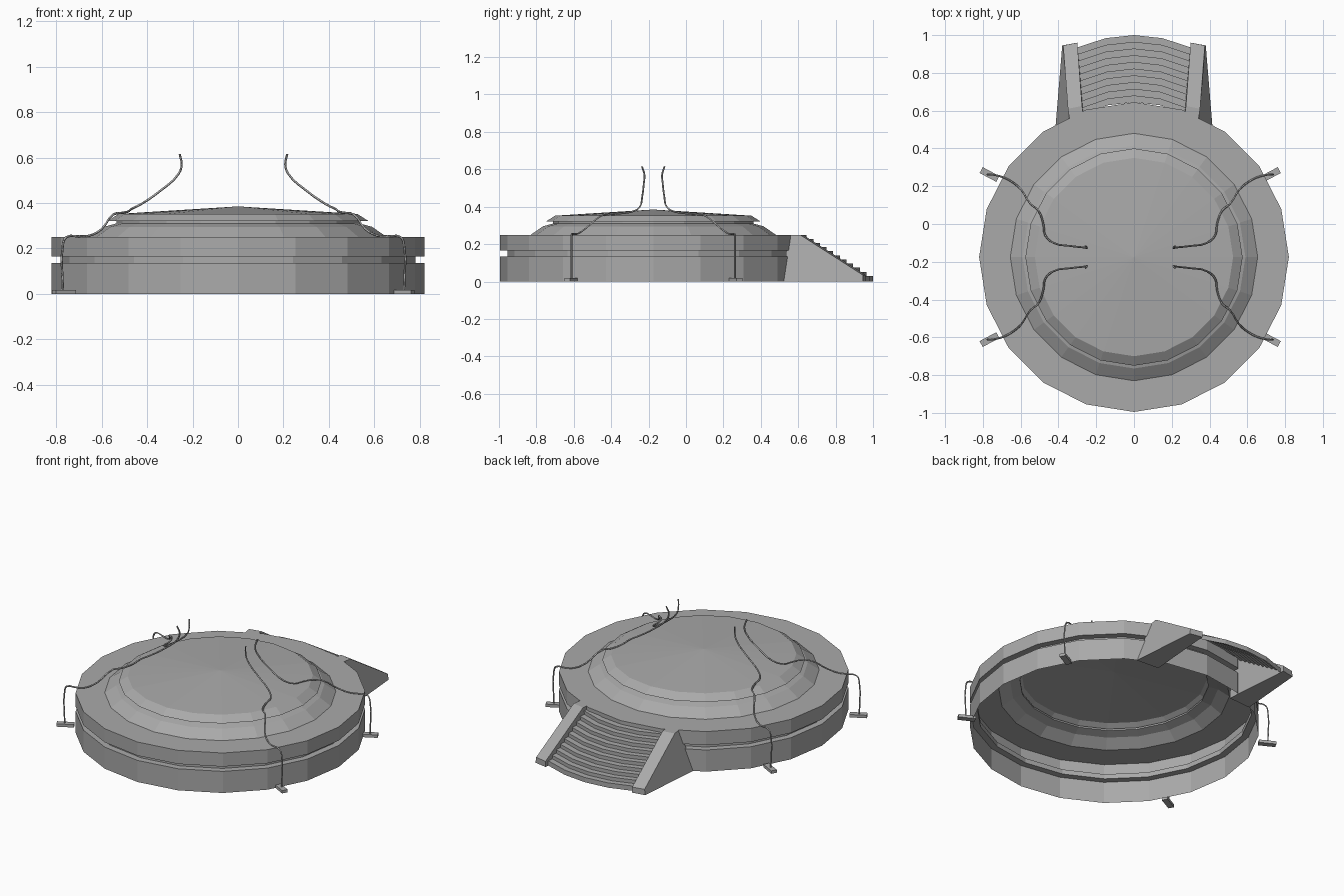
import bpy, bmesh, math
from mathutils import Matrix, Vector

if "Cube" in bpy.data.objects:
    bpy.data.objects.remove(bpy.data.objects["Cube"], do_unlink=True)

GREY = (0.4, 0.4, 0.4, 1)
mat = bpy.data.materials.new("stone_grey")
mat.use_nodes = True
mat.diffuse_color = GREY
mat.node_tree.nodes["Principled BSDF"].inputs["Base Color"].default_value = GREY

CY = -0.175       # centre of the round platform
MIRROR_X = -0.02  # the cables mirror about this plane


def add_mesh(name, bm, recalc=True):
    if recalc:
        bmesh.ops.recalc_face_normals(bm, faces=bm.faces)
    mesh = bpy.data.meshes.new(name)
    bm.to_mesh(mesh)
    bm.free()
    mesh.materials.append(mat)
    obj = bpy.data.objects.new(name, mesh)
    bpy.context.collection.objects.link(obj)
    return obj


def revolve(name, profile, sides=20):
    """Open shell turned about the platform axis; normals face outwards."""
    bm = bmesh.new()
    rings = []
    for r, z in profile:
        if r == 0:
            rings.append([bm.verts.new((0, CY, z))] * sides)
            continue
        angles = [2 * math.pi * i / sides for i in range(sides)]
        rings.append([bm.verts.new((r * math.cos(a), CY + r * math.sin(a), z)) for a in angles])
    for low, high in zip(rings, rings[1:]):
        for i in range(sides):
            j = (i + 1) % sides
            corners = [low[i], low[j], high[j], high[i]]
            bm.faces.new(list(dict.fromkeys(corners)))
    return add_mesh(name, bm, recalc=False)


# Round platform with a groove, and the low dome with its overhanging rim
revolve("platform", [(0.82, 0), (0.82, 0.135), (0.78, 0.135), (0.78, 0.165),
                     (0.82, 0.165), (0.82, 0.25), (0.655, 0.25)])
revolve("dome", [(0.655, 0.25), (0.59, 0.295), (0.535, 0.31), (0.535, 0.32),
                 (0.575, 0.32), (0.525, 0.352), (0, 0.385)])

# Curved steps: one bowed row of points per tread edge
STEPS = 10
rows = []
for k in range(STEPS + 1):
    y = 0.645 + 0.0355 * k
    top = 0.25 - 0.022 * k
    rows.append((y, top))
    rows.append((y, top - 0.022 if k < STEPS else 0))
bm = bmesh.new()
grid = []
for y, z in rows:
    half = 0.275 + 0.07 * (y - 0.645)
    grid.append([bm.verts.new((half * u, y - 0.065 * abs(u) ** 2, z))
                 for u in (-1, -0.5, 0, 0.5, 1)])
for a, b in zip(grid, grid[1:]):
    for i in range(4):
        bm.faces.new((a[i], b[i], b[i + 1], a[i + 1]))
add_mesh("steps", bm, recalc=False)

# Sloping cheek walls on both sides of the steps, flared at the foot
inner = [(0.265, 0.53, 0), (0.265, 0.545, 0.25), (0.275, 0.625, 0.25),
         (0.30, 0.96, 0.035), (0.30, 0.96, 0)]
outer = [(0.415, 0.52, 0), (0.34, 0.545, 0.25), (0.35, 0.61, 0.25),
         (0.375, 0.945, 0.035), (0.38, 0.945, 0)]
for side, label in ((1, "left"), (-1, "right")):
    bm = bmesh.new()
    a = [bm.verts.new((x * side, y, z)) for x, y, z in inner]
    b = [bm.verts.new((x * side, y, z)) for x, y, z in outer]
    bm.faces.new(a)
    bm.faces.new(b)
    for i in range(5):
        j = (i + 1) % 5
        bm.faces.new((a[i], a[j], b[j], b[i]))
    add_mesh("stair_cheek_" + label, bm)

# Four cables climbing over the dome, each held by a ground plate
path = [(0.73, 0.262, 0.01), (0.73, 0.262, 0.22), (0.715, 0.262, 0.25),
        (0.66, 0.25, 0.253), (0.614, 0.228, 0.256), (0.56, 0.185, 0.285),
        (0.508, 0.106, 0.35), (0.466, 0.07, 0.357), (0.44, 0, 0.364),
        (0.43, -0.06, 0.373), (0.386, -0.1, 0.395), (0.3, -0.116, 0.455),
        (0.22, -0.125, 0.53), (0.208, -0.128, 0.57), (0.217, -0.115, 0.615)]
for sx, side in ((1, "left"), (-1, "right")):
    for sy, end in ((1, "back"), (-1, "front")):
        def place(x, y):
            return (x if sx > 0 else 2 * MIRROR_X - x), (y if sy > 0 else 2 * CY - y)

        curve = bpy.data.curves.new("cable", 'CURVE')
        curve.dimensions = '3D'
        curve.bevel_depth = 0.005
        curve.bevel_resolution = 0
        curve.resolution_u = 3
        curve.use_fill_caps = True
        spline = curve.splines.new('BEZIER')
        spline.bezier_points.add(len(path) - 1)
        for point, (x, y, z) in zip(spline.bezier_points, path):
            point.co = (*place(x, y), z)
            point.handle_left_type = point.handle_right_type = 'AUTO'
        curve.materials.append(mat)
        cable = bpy.data.objects.new(f"cable_{end}_{side}", curve)
        bpy.context.collection.objects.link(cable)
        bpy.ops.object.select_all(action='DESELECT')
        cable.select_set(True)
        bpy.context.view_layer.objects.active = cable
        bpy.ops.object.convert(target='MESH')

        bm = bmesh.new()
        bmesh.ops.create_cube(bm, size=1)
        px, py = place(0.725, 0.262)
        turn = Matrix.Rotation(math.radians(28) * sx * sy, 4, 'Z')
        shape = Matrix.Diagonal((0.1, 0.035, 0.018, 1))
        bm.transform(Matrix.Translation(Vector((px, py, 0.009))) @ turn @ shape)
        add_mesh(f"cable_plate_{end}_{side}", bm)
